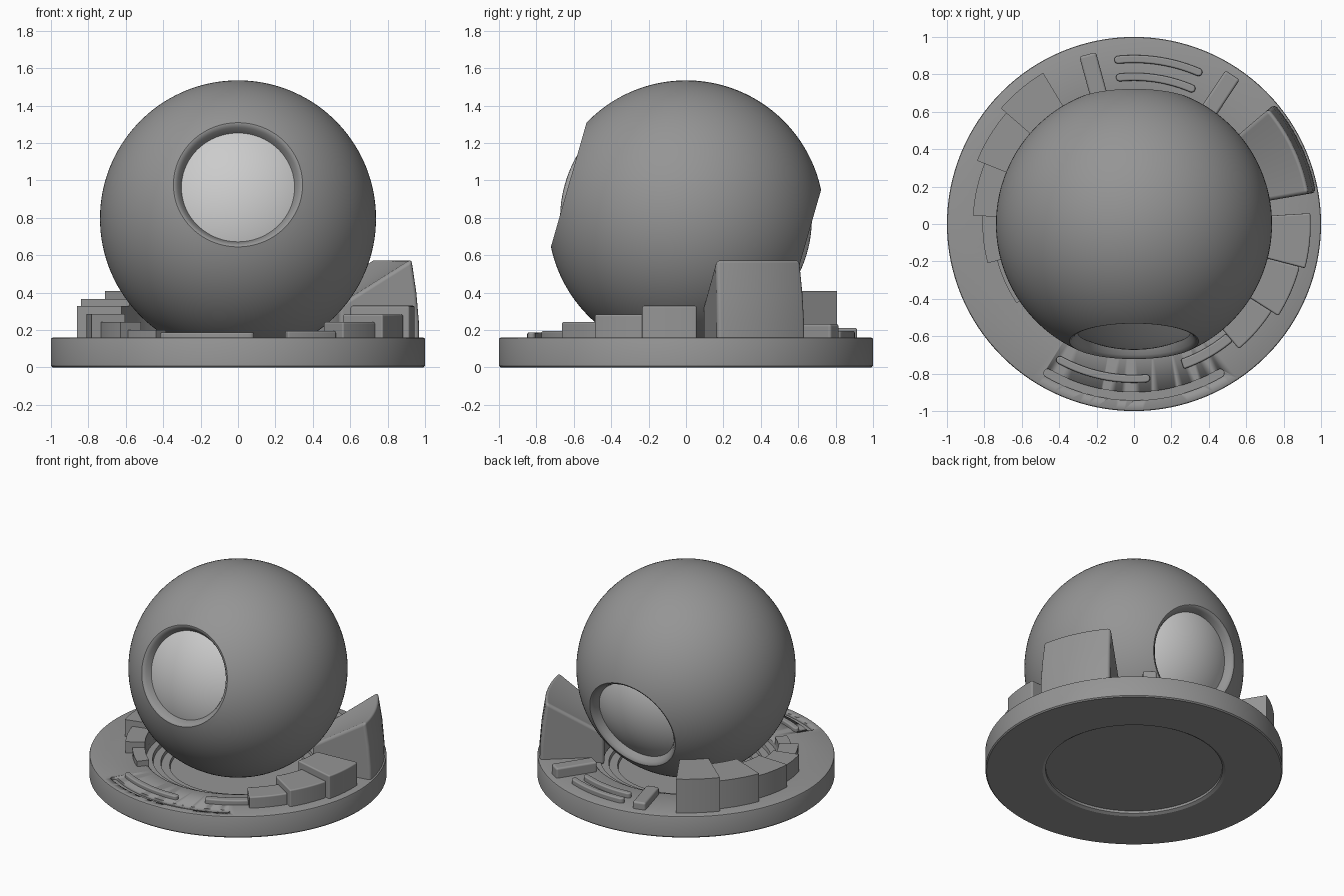
import bpy, bmesh
from math import sin, cos, pi, radians, hypot
from mathutils import Vector

if "Cube" in bpy.data.objects:
    bpy.data.objects.remove(bpy.data.objects["Cube"])


def material(name, v):
    m = bpy.data.materials.new(name)
    m.diffuse_color = (v, v, v, 1)
    m.use_nodes = True
    m.node_tree.nodes["Principled BSDF"].inputs["Base Color"].default_value = m.diffuse_color
    return m


BODY = material("body_grey", 0.3)
LIGHT = material("light_grey", 0.8)


def finish(name, bm, mat=BODY, bevel=0.0, angle=30):
    bmesh.ops.remove_doubles(bm, verts=bm.verts, dist=1e-5)
    bmesh.ops.recalc_face_normals(bm, faces=bm.faces)
    me = bpy.data.meshes.new(name)
    bm.to_mesh(me)
    bm.free()
    ob = bpy.data.objects.new(name, me)
    bpy.context.collection.objects.link(ob)
    me.materials.append(mat)
    bpy.ops.object.select_all(action='DESELECT')
    ob.select_set(True)
    bpy.context.view_layer.objects.active = ob
    bpy.ops.object.shade_smooth_by_angle(angle=radians(angle))
    if bevel:
        b = ob.modifiers.new("bevel", 'BEVEL')
        b.width, b.segments, b.limit_method = bevel, 3, 'ANGLE'
        b.angle_limit = radians(35)
        b.harden_normals = True
    return ob


def lathe(name, profile, steps=128, **kw):
    """Revolve an (r, z) profile about z."""
    bm = bmesh.new()
    vs = [bm.verts.new((r, 0, z)) for r, z in profile]
    es = [bm.edges.new(p) for p in zip(vs, vs[1:])]
    bmesh.ops.spin(bm, geom=vs + es, cent=(0, 0, 0), axis=(0, 0, 1),
                   angle=2 * pi, steps=steps, use_merge=False)
    return finish(name, bm, **kw)


def arc_block(name, profile, a0, a1, bevel=0.0):
    """Sweep a closed (r, z) section between two angles in degrees."""
    bm = bmesh.new()
    n = 12
    rings = []
    for i in range(n + 1):
        a = radians(a0 + (a1 - a0) * i / n)
        rings.append([bm.verts.new((r * cos(a), r * sin(a), z)) for r, z in profile])
    m = len(profile)
    for p, q in zip(rings, rings[1:]):
        for j in range(m):
            k = (j + 1) % m
            bm.faces.new((p[j], p[k], q[k], q[j]))
    bm.faces.new(rings[0])
    bm.faces.new(rings[-1])
    return finish(name, bm, bevel=bevel)


def prism(name, outline, z0, z1, bevel=0.0):
    bm = bmesh.new()
    f = bm.faces.new([bm.verts.new((x, y, z0)) for x, y in outline])
    ext = bmesh.ops.extrude_face_region(bm, geom=[f])
    top = [v for v in ext["geom"] if isinstance(v, bmesh.types.BMVert)]
    bmesh.ops.translate(bm, verts=top, vec=(0, 0, z1 - z0))
    return finish(name, bm, bevel=bevel)


def rounded_arc(r, half, a0, a1, n=28, caps=8):
    """Outline of a curved slot with round ends."""
    a0, a1 = radians(a0), radians(a1)
    pts = []
    for rad, s, e, turn in ((r + half, a0, a1, 0), (r - half, a1, a0, pi)):
        for i in range(n + 1):
            a = s + (e - s) * i / n
            pts.append((rad * cos(a), rad * sin(a)))
        for i in range(1, caps):
            t = e + turn + pi * i / caps
            pts.append((r * cos(e) + half * cos(t), r * sin(e) + half * sin(t)))
    return pts


def rect(r0, r1, z1, z0=0.1):
    return [(r0, z0), (r1, z0), (r1, z1), (r0, z1)]


# Round base with a stepped bowl on top and a shallow recess below
base = lathe("base", [
    (0, .03), (.595, .03), (.595, .012), (.615, 0), (.992, 0), (1, .008), (1, .15),
    (.997, .157), (.99, .16), (.65, .16), (.635, .155), (.625, .145), (.62, .12),
    (.575, .12), (.57, .095), (.52, .095), (.515, .075), (.46, .075), (.455, .058),
    (0, .058)])

# Curved groove cut into the front of the base
cutter = prism("groove_cutter", rounded_arc(.921, .022, 240, 300), .14, .2)
cutter.hide_render = True
cutter.display_type = 'WIRE'
cut = base.modifiers.new("groove", 'BOOLEAN')
cut.operation, cut.solver, cut.object = 'DIFFERENCE', 'EXACT', cutter

# Ball shell, open at both ends of a tilted axis, with tapered rims
CENTRE, TILT, R = Vector((0, 0, .797)), radians(74), .738
rim = [(.298, .592), (.308, .612), (.322, .636), (.336, .65)]
a_open = radians(27.9)
arc = [(R * sin(a), R * cos(a)) for a in
       (a_open + (pi - 2 * a_open) * i / 64 for i in range(65))]
shell = lathe("ball_shell", rim + arc + [(r, -z) for r, z in reversed(rim)], angle=35)

# Light inner ball seen through the openings
RC = .673
core = lathe("inner_ball", [(RC * sin(pi * i / 64), RC * cos(pi * i / 64))
                            for i in range(65)], mat=LIGHT, steps=96)
for ob in (shell, core):
    ob.location = CENTRE
    ob.rotation_euler.x = TILT

# Sharp-edged stair on the left: outer radius, height, start and end angle
for i, (r1, z1, a0, a1) in enumerate([
        (.943, .41, 121, 139), (.905, .367, 139, 158), (.862, .328, 158, 177),
        (.81, .285, 177, 195), (.757, .243, 195, 214), (.71, .2, 214, 232)]):
    arc_block(f"left_step_{i + 1}", rect(.625, r1, z1), a0, a1)

# Soft-edged stair on the right
for i, (r0, r1, z1, a0, a1) in enumerate([
        (.62, .945, .33, -14.5, 3.5), (.66, .915, .283, -32.5, -14.5),
        (.71, .872, .243, -50, -32.5), (.765, .82, .195, -71, -50)]):
    arc_block(f"right_step_{i + 1}", rect(r0, r1, z1), a0, a1, bevel=.01)

# Tall sloped block at the top of the right stair
arc_block("tall_block", [(.55, .1), (.988, .1), (.985, .25), (.972, .4), (.945, .58),
                         (.55, .335)], 9.8, 40.5, bevel=.022)

# Raised curved ridges, front and back
for name, r, a0, a1, z in (("front_ridge", .828, 241.5, 274.5, .188),
                           ("back_ridge_outer", .882, 67, 95.5, .195),
                           ("back_ridge_inner", .787, 67, 95.5, .195)):
    prism(name, rounded_arc(r, .021, a0, a1), .14, z, bevel=.01)

# Radial bars beside the back ridges
for name, ang, r0, r1, z in (("back_bar_left", 105.3, .66, .94, .212),
                             ("back_bar_right", 56.5, .66, .955, .232)):
    d = Vector((cos(radians(ang)), sin(radians(ang))))
    s = Vector((-d.y, d.x)) * .046
    prism(name, [d * r0 - s, d * r1 - s, d * r1 + s, d * r0 + s], .12, z, bevel=.014)
